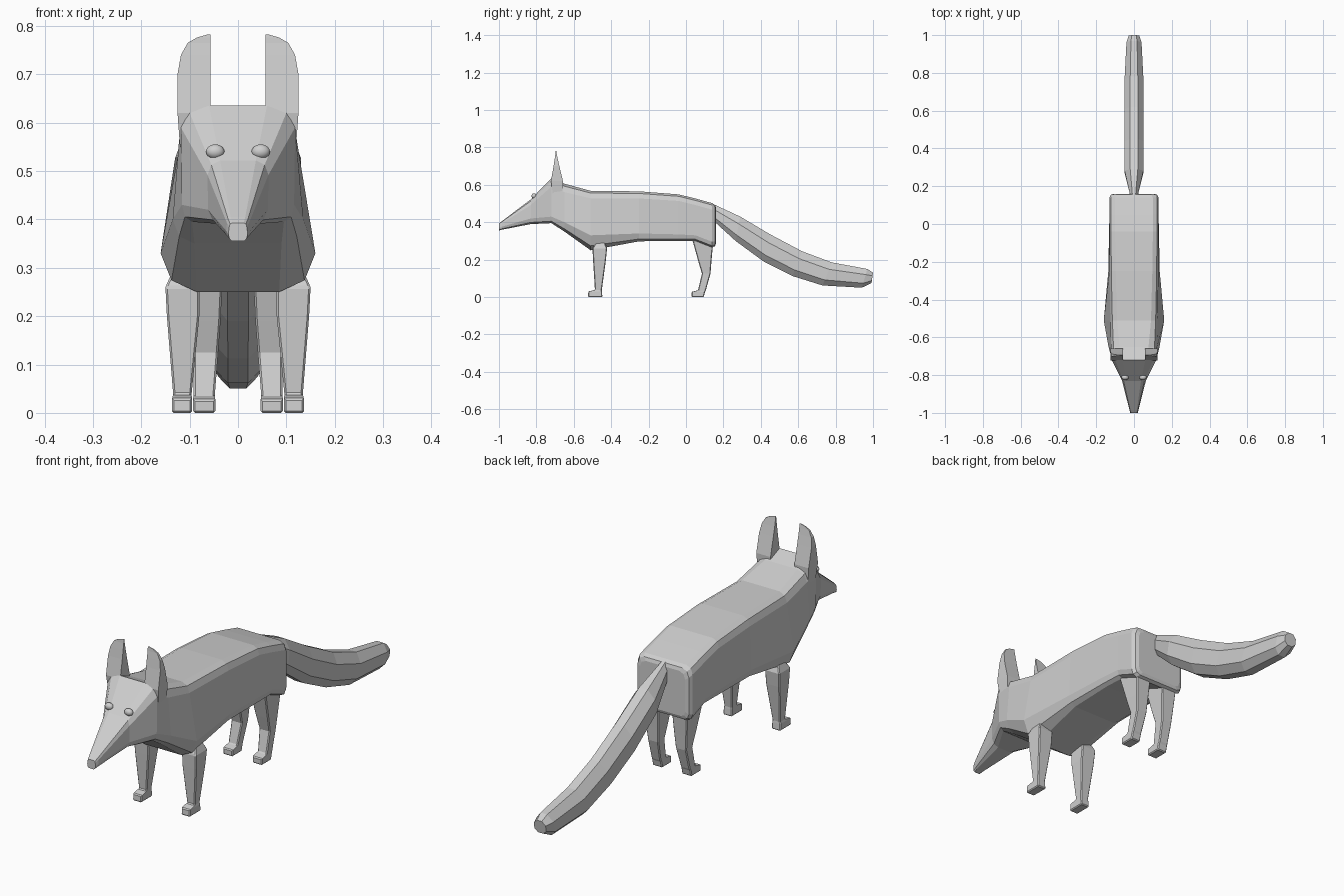
import bpy, bmesh

grey = bpy.data.materials.new("light grey")
grey.diffuse_color = (0.62, 0.62, 0.62, 1)


def loft(name, rings, bevel=0.0):
    """Skin a list of equal-length closed rings and cap both ends."""
    bm = bmesh.new()
    loops = [[bm.verts.new(p) for p in r] for r in rings]
    n = len(loops[0])
    for a, b in zip(loops, loops[1:]):
        for i in range(n):
            j = (i + 1) % n
            bm.faces.new((a[i], a[j], b[j], b[i]))
    bm.faces.new(loops[0])
    bm.faces.new(loops[-1])
    bmesh.ops.recalc_face_normals(bm, faces=bm.faces)
    me = bpy.data.meshes.new(name)
    bm.to_mesh(me)
    bm.free()
    me.materials.append(grey)
    ob = bpy.data.objects.new(name, me)
    bpy.context.collection.objects.link(ob)
    if bevel:
        m = ob.modifiers.new("soft edges", "BEVEL")
        m.width, m.segments, m.limit_method = bevel, 1, "ANGLE"
    return ob


def mirrored(half):
    """Close a right-hand half section with its left-hand copy."""
    return half + [(-x, y, z) for x, y, z in reversed(half)]


def box_loft(name, side, rows, bevel=0.0):
    """Rectangular sections given as z, front y, back y, inner x, outer x."""
    rings = [[(side * x0, y0, z), (side * x1, y0, z),
              (side * x1, y1, z), (side * x0, y1, z)]
             for z, y0, y1, x0, x1 in rows]
    return loft(name, rings, bevel)


# Head and body: y, top z, bottom z, upper width, corner x, corner z,
# lower width, its z, belly width
body_rows = [
    (-1.00, .393, .355, .018, .006, .008, .020, .370, .012),
    (-0.985, .405, .360, .023, .008, .012, .024, .376, .015),
    (-0.83, .522, .390, .063, .026, .030, .062, .420, .030),
    (-0.72, .635, .395, .118, .058, .045, .116, .430, .095),
    (-0.65, .606, .350, .122, .045, .045, .135, .400, .090),
    (-0.51, .568, .250, .125, .035, .040, .160, .330, .085),
    (-0.25, .565, .298, .130, .033, .038, .136, .340, .105),
    (-0.04, .549, .300, .130, .030, .035, .132, .335, .110),
    (0.05, .527, .300, .130, .030, .035, .130, .330, .105),
    (0.14, .502, .265, .130, .030, .035, .130, .295, .105),
    (0.155, .492, .272, .122, .030, .035, .122, .298, .098),
    (0.16, .478, .285, .108, .028, .030, .108, .308, .088),
]
rings = []
for y, zt, zb, w, cx, cz, w2, zw, wb in body_rows:
    rings.append(mirrored([
        (w - cx, y, zt), (w - cx * .3, y, zt - cz * .3), (w, y, zt - cz),
        (w2, y, zw), (w2 - (w2 - wb) * .3, y, zw - (zw - zb) * .7),
        (wb, y, zb)]))
loft("body_and_head", rings)

# Tail: top y, top z, bottom y, bottom z, half width
tail_rows = [
    (.150, .495, .150, .405, .020), (.290, .430, .265, .300, .050),
    (.450, .335, .415, .190, .051), (.620, .245, .570, .112, .050),
    (.780, .185, .730, .062, .050), (.970, .150, .940, .050, .040),
    (1.00, .130, .992, .075, .028),
]
rings = []
for yt, zt, yb, zb, w in tail_rows:
    rings.append(mirrored([
        (w * k, yt + (yb - yt) * t, zt + (zb - zt) * t)
        for k, t in ((.4, 0), (1, .3), (1, .76), (.42, 1))]))
loft("tail", rings)

for side, label in ((1, "right"), (-1, "left")):
    # Front leg with paw
    box_loft("front_leg_" + label, side, [
        (.310, -.470, -.442, .095, .128), (.260, -.500, -.422, .080, .150),
        (.200, -.497, -.428, .080, .147), (.038, -.487, -.450, .096, .134),
        (.030, -.522, -.449, .095, .136), (.000, -.524, -.447, .095, .137),
    ], .004)
    # Hind leg with hock and paw
    box_loft("hind_leg_" + label, side, [
        (.320, .030, .148, .030, .108), (.190, .066, .136, .036, .098),
        (.125, .085, .131, .041, .092), (.036, .064, .106, .048, .092),
        (.028, .030, .102, .047, .093), (.000, .030, .095, .047, .093),
    ], .004)
    # Ear: a wedge narrowing to a thin rounded top
    box_loft("ear_" + label, side, [
        (.550, -.712, -.660, .060, .120), (.620, -.722, -.658, .057, .125),
        (.700, -.708, -.677, .057, .125), (.740, -.702, -.686, .057, .118),
        (.765, -.698, -.691, .057, .104), (.776, -.697, -.693, .057, .085),
        (.782, -.696, -.694, .057, .064),
    ])
    # Eye
    bpy.ops.mesh.primitive_uv_sphere_add(
        segments=16, ring_count=10, radius=1, location=(side * .047, -.812, .540))
    eye = bpy.context.object
    eye.name = "eye_" + label
    eye.scale = (.019, .014, .015)
    eye.data.materials.append(grey)
    bpy.ops.object.shade_smooth()
